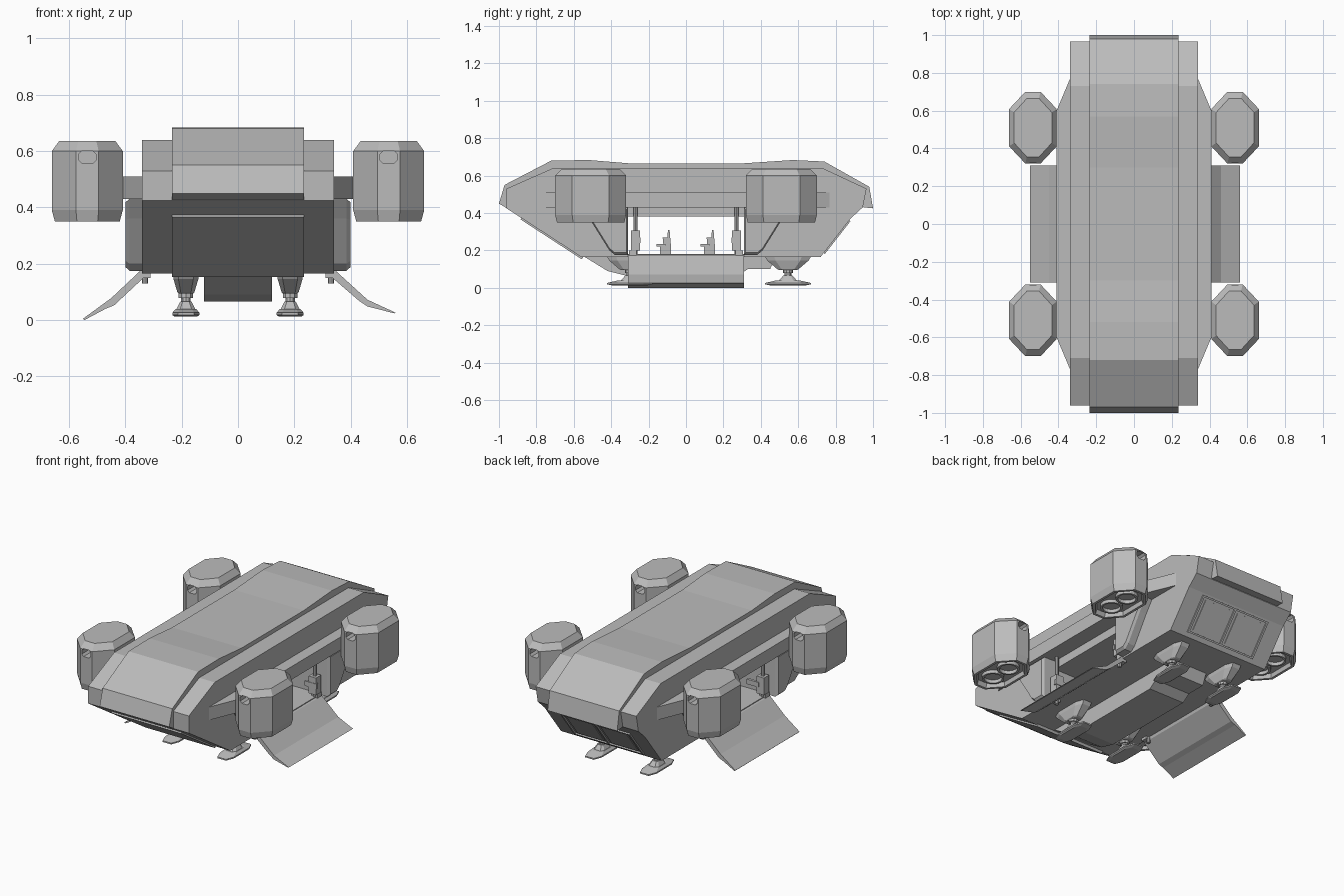
import bpy, bmesh, math
from mathutils import Vector

old = bpy.data.objects.get("Cube")
if old:
    bpy.data.objects.remove(old)

grey = bpy.data.materials.new("hull_grey")
grey.use_nodes = True
grey.diffuse_color = (0.5, 0.5, 0.5, 1)
grey.node_tree.nodes["Principled BSDF"].inputs["Base Color"].default_value = (0.5, 0.5, 0.5, 1)


def finish(name, bm):
    bmesh.ops.recalc_face_normals(bm, faces=bm.faces)
    mesh = bpy.data.meshes.new(name)
    bm.to_mesh(mesh)
    bm.free()
    mesh.materials.append(grey)
    obj = bpy.data.objects.new(name, mesh)
    bpy.context.collection.objects.link(obj)
    return obj


def loft(name, rings):
    """Skin a stack of equal-sized point rings and cap both ends."""
    bm = bmesh.new()
    vs = [[bm.verts.new(p) for p in r] for r in rings]
    n = len(vs[0])
    for a, b in zip(vs, vs[1:]):
        for i in range(n):
            bm.faces.new((a[i], a[(i + 1) % n], b[(i + 1) % n], b[i]))
    bm.faces.new(vs[0])
    bm.faces.new(vs[-1])
    return finish(name, bm)


def side_prism(name, yz, x0, x1):
    return loft(name, [[(x, y, z) for y, z in yz] for x in (x0, x1)])


def box(name, x0, x1, y0, y1, z0, z1):
    return side_prism(name, [(y0, z0), (y1, z0), (y1, z1), (y0, z1)], x0, x1)


def tube(name, centre, radius, depth, axis="z", sides=16):
    bm = bmesh.new()
    bmesh.ops.create_cone(bm, cap_ends=True, segments=sides, radius1=radius,
                          radius2=radius, depth=depth)
    obj = finish(name, bm)
    obj.location = centre
    if axis == "y":
        obj.rotation_euler = (math.pi / 2, 0, 0)
    return obj


def cut(target, cutter):
    m = target.modifiers.new("cut_" + cutter.name, "BOOLEAN")
    m.object = cutter
    m.operation = "DIFFERENCE"
    m.solver = "EXACT"
    cutter.hide_render = True
    cutter.hide_viewport = True
    cutter.display_type = "WIRE"


def octagon(x0, x1, y0, y1, cx, cy, z):
    return [(x0 + cx, y0, z), (x1 - cx, y0, z), (x1, y0 + cy, z), (x1, y1 - cy, z),
            (x1 - cx, y1, z), (x0 + cx, y1, z), (x0, y1 - cy, z), (x0, y0 + cy, z)]


# Main hull with the through-bay for passengers
hull = side_prism("hull", [(-.96, .425), (-.96, .53), (-.71, .64), (.73, .64), (.965, .53),
                           (.945, .43), (.88, .37), (.72, .165), (-.56, .165)], -.34, .34)
cut(hull, box("bay_cutter", -.5, .5, -.31, .31, .18, .38))
for s in (-1, 1):
    cut(hull, box("door_head_cutter", s * .31, s * .5, -.31, .31, .3, .432))

# Raised spine armour over the roof, nose and tail
side_prism("spine_armour", [(-1, .45), (-.97, .55), (-.72, .68), (-.52, .683), (-.3, .665),
                            (.3, .665), (.57, .683), (.74, .675), (.98, .54), (1, .425),
                            (.95, .43), (.7, .6), (-.7, .6), (-.94, .415)], -.235, .235)

# Nose underside panel and tail door
def slope_plate(name, a, b, t0, t1, x0, x1, lift):
    a, b = Vector(a), Vector(b)
    d = (b - a).normalized()
    n = Vector((-d.y, d.x))
    if n.y > 0:
        n = -n
    p, q = a.lerp(b, t0), a.lerp(b, t1)
    side_prism(name, [p - n * .01, q - n * .01, q + n * lift, p + n * lift], x0, x1)


slope_plate("nose_panel", (-.56, .165), (-.96, .425), -.02, .8, -.235, .235, .009)
tail = ((.72, .165), (.88, .37))
for t0, t1 in ((.1, .14), (.92, .96)):
    slope_plate("tail_door_rail", *tail, t0, t1, -.235, .235, .008)
for x in (-.235, -.006, .223):
    slope_plate("tail_door_post", *tail, .1, .96, x, x + .012, .008)
for s in (-1, 1):
    slope_plate("tail_door_leaf", *tail, .18, .88, s * .115 - .09, s * .115 + .09, .004)

for s in (-1, 1):
    # Side rail carrying the engine pods
    rail = [(.33, -.79), (.41, -.6), (.41, .6), (.33, .79)]
    loft("side_rail", [[(s * x, y, z) for x, y in rail] for z in (.43, .51)])

    for f in (-1, 1):
        # Bulged door surrounds fore and aft of the bay
        pts = [(.31, .43), (.56, .43), (.51, .36), (.41, .2), (.38, .175), (.31, .175)]
        rings = []
        for x, k in ((.32, 1), (.385, 1), (.4, .9)):
            rings.append([(s * x, f * (.4 + (y - .4) * k), .31 + (z - .31) * k) for y, z in pts])
        loft("door_surround", rings)

        # Door post with its mounted equipment
        tube("door_post", (s * .33, f * .27, .28), .011, .3, sides=8)
        box("post_mount", s * .33 - .025, s * .33 + .025, f * .27 - .025, f * .27 + .025, .2, .305)
        box("post_arm", s * .3 - .02, s * .3 + .06, f * .25 - .008, f * .25 + .008, .24, .27)
        box("post_foot", s * .33 - .02, s * .33 + .02, f * .285 - .02, f * .285 + .02, .15, .2)

        # Engine pod: chamfered octagonal shell with a recessed base
        x, y = s * .535, f * .51

        def ring(rx, ry, z):
            return octagon(x - rx, x + rx, y - ry, y + ry, rx * .68, ry * .48, z)

        pod = loft("engine_pod", [ring(.095, .155, .375), ring(.1, .165, .35), ring(.115, .18, .35),
                                  ring(.126, .19, .39), ring(.126, .19, .6), ring(.1, .155, .635)])
        for e in (-1, 1):
            vent = octagon(x - .03, x + .03, .555, .602, .012, .012, 0)
            cut(pod, loft("vent_cutter", [[(px, y + e * d, pz) for px, pz, _ in vent]
                                          for d in (.12, .25)]))
            # Exhaust nozzles as open rings
            nozzle = tube("exhaust_nozzle", (x, y + e * .066, .37), .062, .03, sides=20)
            cut(nozzle, tube("nozzle_cutter", (x, y + e * .066, .36), .05, .036, sides=20))

# Fold-down boarding ramps, resting at slightly different heights
for name, xz in (("left_ramp", [(.325, .18), (.35, .172), (.46, .072), (.56, .026),
                                (.555, .024), (.46, .048), (.43, .068), (.335, .15)]),
                 ("right_ramp", [(-.325, .18), (-.35, .172), (-.45, .078), (-.55, .005),
                                 (-.545, 0), (-.47, .04), (-.44, .052), (-.335, .15)])):
    loft(name, [[(x, y, z) for x, z in xz] for y in (-.31, .31)])

# Belly equipment box with a sloped front
side_prism("belly_box", [(-.55, .17), (-.42, .09), (-.32, .065), (.28, .065),
                         (.33, .1), (.45, .1), (.48, .17)], -.12, .12)

# Landing legs with long flat pads
for x in (-.185, .185):
    for y in (-.3, .545):
        def leg_ring(rx, ry, z):
            return octagon(x - rx, x + rx, y - ry, y + ry, rx * .4, ry * .4, z)

        loft("leg_fairing", [leg_ring(.047, .125, .17), leg_ring(.044, .11, .145),
                             leg_ring(.03, .055, .098), leg_ring(.025, .045, .094)])
        tube("leg_strut", (x, y, .075), .018, .06, sides=10)
        tube("leg_collar", (x, y, .088), .027, .018, sides=10)
        loft("leg_ankle", [leg_ring(.02, .025, .065), leg_ring(.035, .05, .036)])
        loft("landing_pad", [leg_ring(.04, .09, .012), leg_ring(.048, .122, .018),
                             leg_ring(.048, .122, .026), leg_ring(.036, .06, .04)])

# Passenger seats
for x in (-.12, .12):
    for y in (-.11, .125):
        box("seat_base", x - .04, x + .04, y - .03, y + .03, .175, .225)
        side_prism("seat_back", [(y - .01, .22), (y + .03, .22), (y + .022, .31), (y + .014, .31),
                                 (y + .01, .27), (y - .015, .27)], x - .035, x + .035)
        box("seat_arm", x - .045, x + .045, y - .048, y, .222, .233)
